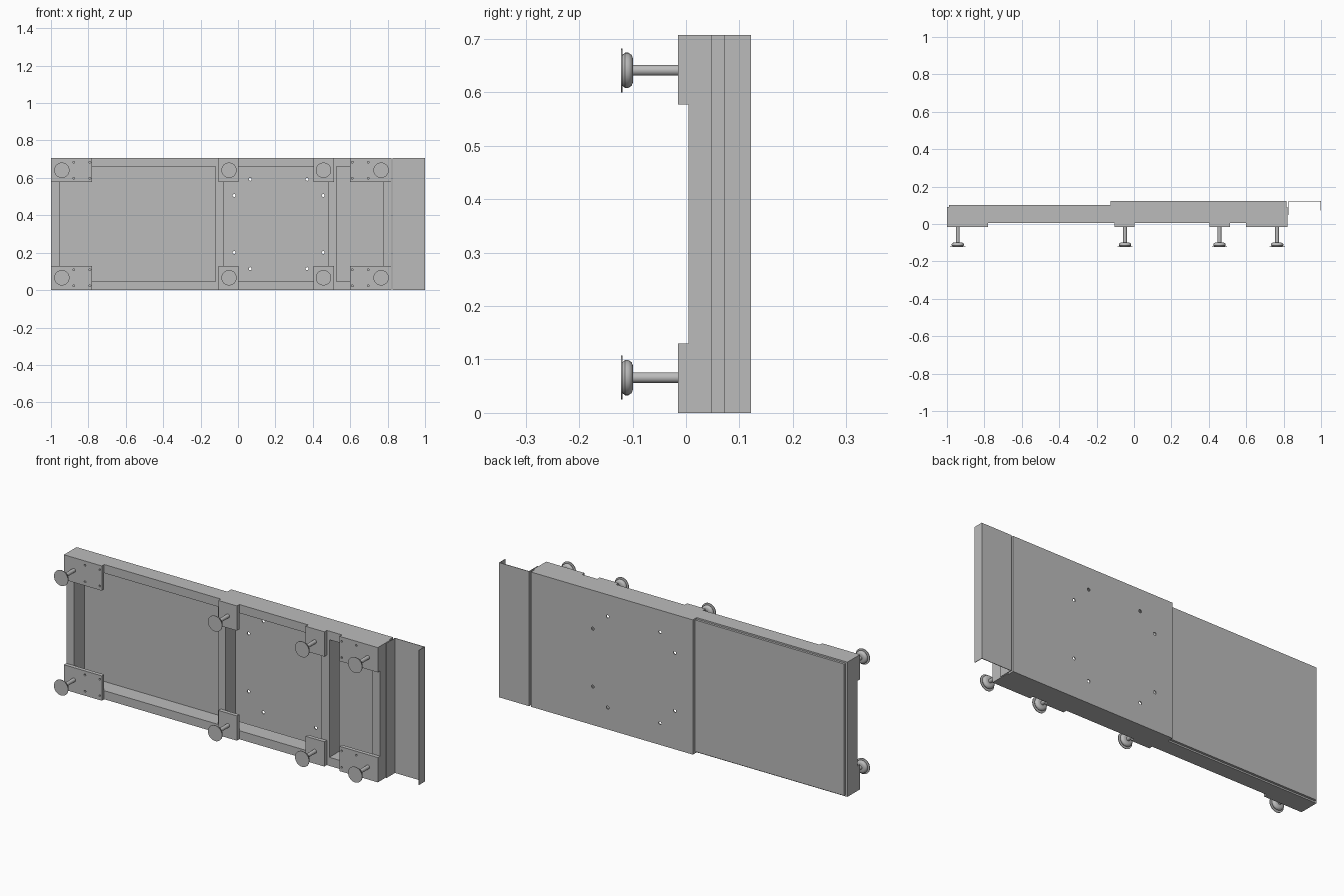
import bpy, bmesh, math
from mathutils import Matrix, Vector

cube = bpy.data.objects.get("Cube")
if cube:
    bpy.data.objects.remove(cube, do_unlink=True)

grey = bpy.data.materials.new("light grey metal")
grey.use_nodes = True
colour = (0.5, 0.5, 0.5, 1)
grey.diffuse_color = colour
grey.node_tree.nodes["Principled BSDF"].inputs["Base Color"].default_value = colour

H = 0.707            # overall height
MID = H / 2
BACK = 0.122         # rear face of the raised sheet


def finish(name, bm):
    bmesh.ops.recalc_face_normals(bm, faces=bm.faces)
    mesh = bpy.data.meshes.new(name)
    bm.to_mesh(mesh)
    bm.free()
    mesh.materials.append(grey)
    obj = bpy.data.objects.new(name, mesh)
    bpy.context.collection.objects.link(obj)
    return obj


def box(name, x0, x1, y0, y1, z0, z1):
    bm = bmesh.new()
    size = Matrix.Diagonal((x1 - x0, y1 - y0, z1 - z0, 1))
    place = Matrix.Translation(((x0 + x1) / 2, (y0 + y1) / 2, (z0 + z1) / 2))
    bmesh.ops.create_cube(bm, size=1, matrix=place @ size)
    return finish(name, bm)


def drill(obj, points, radius, y0, y1):
    """Cut round holes along y at the given x, z points."""
    bm = bmesh.new()
    for x, z in points:
        place = Matrix.Translation((x, (y0 + y1) / 2, z)) @ Matrix.Rotation(math.pi / 2, 4, 'X')
        bmesh.ops.create_cone(bm, cap_ends=True, segments=16, radius1=radius,
                              radius2=radius, depth=y1 - y0, matrix=place)
    cutter = finish(obj.name + "_hole_cutter", bm)
    cutter.hide_render = True
    cutter.hide_set(True)
    cutter.display_type = 'WIRE'
    mod = obj.modifiers.new("holes", 'BOOLEAN')
    mod.operation = 'DIFFERENCE'
    mod.solver = 'EXACT'
    mod.object = cutter


def extrude_plan(name, outline):
    """Raise an x, y outline to the full height."""
    bm = bmesh.new()
    face = bm.faces.new([bm.verts.new((x, y, 0)) for x, y in outline])
    raised = bmesh.ops.extrude_face_region(bm, geom=[face])["geom"]
    bmesh.ops.translate(bm, vec=Vector((0, 0, H)),
                        verts=[v for v in raised if isinstance(v, bmesh.types.BMVert)])
    return finish(name, bm)


# Frame rails and cross members
F0, F1, RAIL = 0.005, 0.09, 0.045
END = 0.822
box("bottom_rail", -1, END, F0, F1, 0, RAIL)
box("top_rail", -1, END, F0, F1, H - RAIL, H)
for name, x in (("right_end_rail", -1), ("middle_cross_member", -0.12),
                ("left_cross_member", 0.482), ("left_end_rail", END - RAIL)):
    box(name, x, x + RAIL, F0, F1, RAIL, H - RAIL)

# Low rear panel
box("low_rear_panel", -0.99, -0.12, F1, 0.102, 0.008, H - 0.008)

# Raised rear sheet with a folded rim
T = 0.005
R0, R1 = -0.125, 0.815
sheet = box("raised_rear_sheet", R0, R1, BACK - T, BACK, 0, H)
holes = [(0.2175 + sx * dx, MID + sz * dz)
         for dx, dz in ((0.152, 0.239), (0.238, 0.152))
         for sx in (-1, 1) for sz in (-1, 1)]
drill(sheet, holes, 0.008, 0.1, 0.14)
box("sheet_bottom_rim", R0, R1, F1, BACK - T, 0, T)
box("sheet_top_rim", R0, R1, F1, BACK - T, H - T, H)
box("sheet_right_rim", R0, R0 + T, F1, BACK - T, T, H - T)
box("sheet_left_rim", R1 - T, R1, F1, BACK - T, T, H - T)

# Folded end lip
L, W = 0.825, 0.003
extrude_plan("end_lip", [(L, 0.048), (L, BACK), (1, BACK), (1, 0.072), (1 - W, 0.072),
                         (1 - W, BACK - W), (L + W, BACK - W), (L + W, 0.048)])

# Mounting plates: x range, foot x, optional screw columns
PLATES = [("right", -1, -0.78, -0.942, (-0.878, -0.792)),
          ("middle", -0.103, 0.004, -0.048, ()),
          ("inner_left", 0.403, 0.512, 0.457, ()),
          ("left", 0.6, END, 0.765, (0.612, 0.697))]


def foot(name, x, z):
    """Turn a levelling foot and its rod about y."""
    profile = [(0, -0.122), (0.041, -0.122), (0.041, -0.119), (0.029, -0.119),
               (0.033, -0.114), (0.033, -0.108), (0.029, -0.102), (0.022, -0.099),
               (0.01, -0.099), (0.01, -0.014), (0, -0.014)]
    bm = bmesh.new()
    verts = [bm.verts.new((x + r, y, z)) for r, y in profile]
    edges = [bm.edges.new(pair) for pair in zip(verts, verts[1:])]
    bmesh.ops.spin(bm, geom=verts + edges, cent=(x, 0, z), axis=(0, 1, 0),
                   angle=math.tau, steps=28, use_duplicate=False)
    bmesh.ops.remove_doubles(bm, verts=bm.verts, dist=0.0002)
    obj = finish(name, bm)
    bpy.ops.object.select_all(action='DESELECT')
    obj.select_set(True)
    bpy.context.view_layer.objects.active = obj
    bpy.ops.object.shade_smooth_by_angle(angle=math.radians(35))


for side, x0, x1, fx, screws in PLATES:
    for level, z0, z1, fz in (("bottom", 0, 0.13, 0.066), ("top", H - 0.13, H, H - 0.066)):
        plate = box(f"{level}_{side}_mounting_plate", x0, x1, -0.015, F0, z0, z1)
        if screws:
            points = [(sx, fz + dz) for sx in screws for dz in (-0.043, 0.043)]
            drill(plate, points, 0.005, -0.03, 0.001)
        foot(f"{level}_{side}_foot", fx, fz)
